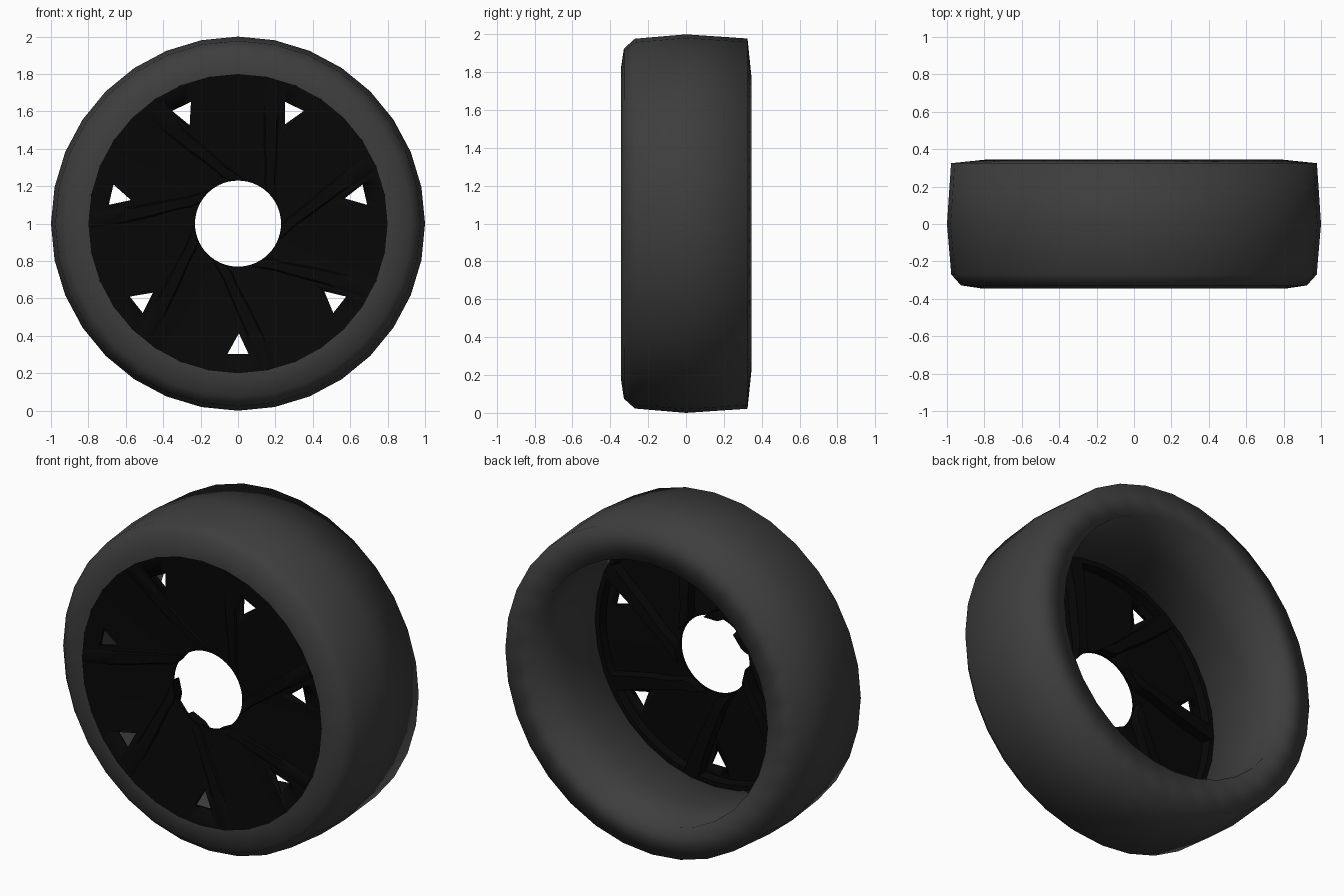
import bpy
import math

cube = bpy.data.objects.get("Cube")
if cube:
    bpy.data.objects.remove(cube, do_unlink=True)

SPOKES = 7
TURN = 2 * math.pi / SPOKES


def make_material(name, rgb):
    mat = bpy.data.materials.new(name)
    mat.use_nodes = True
    colour = (*rgb, 1)
    mat.diffuse_color = colour
    node = next(n for n in mat.node_tree.nodes if n.type == "BSDF_PRINCIPLED")
    node.inputs["Base Color"].default_value = colour
    node.inputs["Roughness"].default_value = 0.8
    return mat


rubber = make_material("dark grey rubber", (0.047, 0.047, 0.047))
black = make_material("black rim", (0.0022, 0.0022, 0.0022))


def polar(r, angle, y):
    return (r * math.cos(angle), y, 1 + r * math.sin(angle))


def make_object(name, verts, faces, mat, smooth):
    mesh = bpy.data.meshes.new(name)
    mesh.from_pydata(verts, [], faces)
    obj = bpy.data.objects.new(name, mesh)
    bpy.context.collection.objects.link(obj)
    mesh.materials.append(mat)
    bpy.ops.object.select_all(action="DESELECT")
    obj.select_set(True)
    bpy.context.view_layer.objects.active = obj
    # Make all normals point outward
    bpy.ops.object.mode_set(mode="EDIT")
    bpy.ops.mesh.select_all(action="SELECT")
    bpy.ops.mesh.normals_make_consistent(inside=False)
    bpy.ops.object.mode_set(mode="OBJECT")
    bpy.ops.object.shade_smooth_by_angle(angle=math.radians(smooth))
    return obj


def revolve(name, profile, steps, mat, smooth):
    """Spin a closed (radius, y) profile about the wheel axle."""
    n = len(profile)
    verts = [polar(r, 2 * math.pi * s / steps, y)
             for s in range(steps) for r, y in profile]
    faces = []
    for s in range(steps):
        a, b = s * n, (s + 1) % steps * n
        for i in range(n):
            j = (i + 1) % n
            faces.append((a + i, a + j, b + j, b + i))
    return make_object(name, verts, faces, mat, smooth)


def loft(name, sections, mat, smooth):
    """Join equal-sized closed sections and cap both ends."""
    n = len(sections[0])
    verts = [v for section in sections for v in section]
    faces = [tuple(range(n)), tuple(range(len(verts) - n, len(verts)))]
    for s in range(len(sections) - 1):
        for i in range(n):
            j = (i + 1) % n
            faces.append((s * n + i, s * n + j, s * n + n + j, s * n + n + i))
    return make_object(name, verts, faces, mat, smooth)


# Tyre: chamfered front shoulder, squarer back, open inner barrel
tyre_profile = [(0.80, -0.344), (0.82, -0.344), (0.925, -0.328), (0.977, -0.27),
                (1.0, 0.0), (0.978, 0.325), (0.785, 0.345), (0.79, 0.0),
                (0.795, -0.27), (0.82, -0.30)]
revolve("tyre", tyre_profile, 32, rubber, 100)

# Rim face: shallow cone flush with the tyre, with a lip on its back
rim_profile = [(0.80, -0.343), (0.5, -0.314), (0.23, -0.288), (0.23, -0.276),
               (0.5, -0.298), (0.755, -0.318), (0.765, -0.268), (0.80, -0.268)]
rim = revolve("rim_face", rim_profile, 56, black, 30)

# Triangular vents cut through the rim face
hole_angles = [-math.pi / 2 + TURN * k for k in range(SPOKES)]
for theta in hole_angles:
    corners = [(0.586, 0.008), (0.698, 0.08), (0.698, -0.08)]
    cutter = loft("vent_cutter",
                  [[polar(r, theta + a, y) for r, a in corners] for y in (-0.5, 0)],
                  black, 30)
    cutter.hide_render = True
    bpy.context.view_layer.objects.active = rim
    cut = rim.modifiers.new("vent", "BOOLEAN")
    cut.operation = "DIFFERENCE"
    cut.solver = "EXACT"
    cut.object = cutter
    bpy.ops.object.modifier_apply(modifier=cut.name)
    bpy.data.objects.remove(cutter, do_unlink=True)

# Curved spokes flaring at the hub:
# radius, leading and trailing edge in degrees, front y, back y
spoke_path = [(0.236, -12, -38, -0.292, -0.225), (0.265, -5, -26, -0.298, -0.222),
              (0.31, -1.5, -15, -0.304, -0.225), (0.38, 4, -7.5, -0.311, -0.23),
              (0.48, 9.6, -0.8, -0.320, -0.237), (0.58, 12.4, 3.6, -0.329, -0.245),
              (0.68, 14.2, 5.8, -0.337, -0.254), (0.785, 15.6, 7.4, -0.344, -0.266)]
for k, theta in enumerate(hole_angles):
    sections = []
    for r, lead, trail, front, back in spoke_path:
        mid = theta + math.radians((lead + trail) / 2)
        w = math.radians(lead - trail) / 2
        ring = [(-w, front + 0.012), (-w * 0.7, front), (w * 0.7, front),
                (w, front + 0.012), (w * 0.85, back), (-w * 0.85, back)]
        sections.append([polar(r, mid + a, y) for a, y in ring])
    loft(f"spoke_{k + 1}", sections, black, 40)
